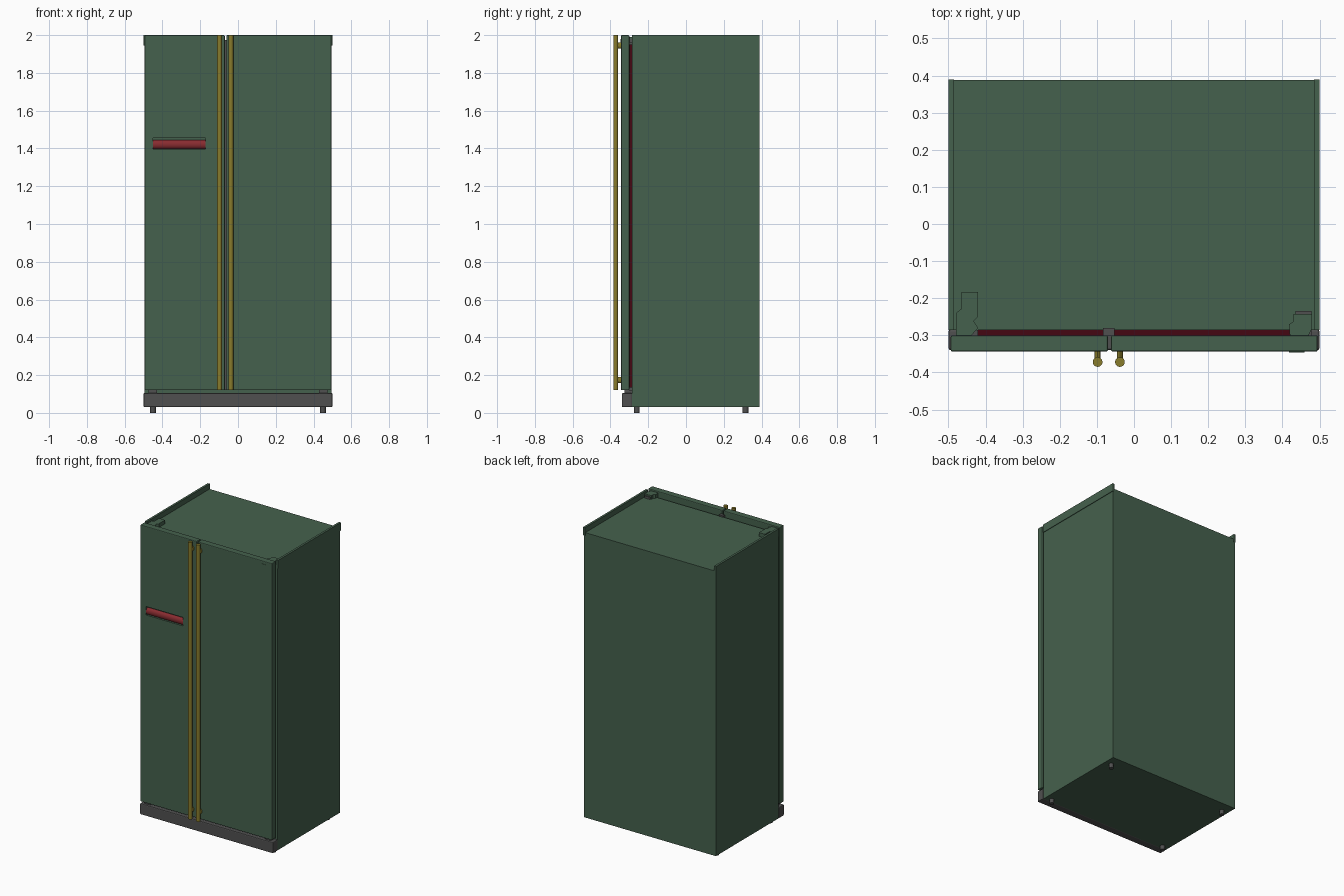
import bpy, bmesh, math
from mathutils import Matrix

if "Cube" in bpy.data.objects:
    bpy.data.objects.remove(bpy.data.objects["Cube"])


def mat(name, rgb):
    m = bpy.data.materials.new(name)
    m.diffuse_color = (*rgb, 1)
    m.use_nodes = True
    m.node_tree.nodes["Principled BSDF"].inputs["Base Color"].default_value = m.diffuse_color
    return m


GREEN = mat("green enamel", (0.06, 0.12, 0.075))
RED = mat("red", (0.25, 0.025, 0.03))
MAROON = mat("maroon rubber", (0.06, 0.002, 0.006))
GOLD = mat("brass", (0.25, 0.2, 0.025))
GREY = mat("dark grey", (0.08, 0.08, 0.08))


def finish(name, bm, material):
    bmesh.ops.recalc_face_normals(bm, faces=bm.faces)
    me = bpy.data.meshes.new(name)
    bm.to_mesh(me)
    bm.free()
    ob = bpy.data.objects.new(name, me)
    bpy.context.collection.objects.link(ob)
    if material:
        me.materials.append(material)
    return ob


def box(name, x, y, z, material, bevel=0):
    bm = bmesh.new()
    size = [b - a for a, b in (x, y, z)]
    mid = [(a + b) / 2 for a, b in (x, y, z)]
    bmesh.ops.create_cube(bm, size=1, matrix=Matrix.Translation(mid) @ Matrix.Diagonal((*size, 1)))
    ob = finish(name, bm, material)
    if bevel:
        mod = ob.modifiers.new("bevel", 'BEVEL')
        mod.width, mod.segments = bevel, 2
    return ob


def prism(name, pts, z0, z1, material):
    bm = bmesh.new()
    f = bm.faces.new([bm.verts.new((x, y, z0)) for x, y in pts])
    r = bmesh.ops.extrude_face_region(bm, geom=[f])
    bmesh.ops.translate(bm, vec=(0, 0, z1 - z0),
                        verts=[v for v in r["geom"] if isinstance(v, bmesh.types.BMVert)])
    return finish(name, bm, material)


def rod(name, centre, radius, length, axis, material, scale=(1, 1, 1), sides=20):
    rot = {'x': Matrix.Rotation(math.pi / 2, 4, 'Y'), 'y': Matrix.Rotation(math.pi / 2, 4, 'X'),
           'z': Matrix.Identity(4)}[axis]
    bm = bmesh.new()
    bmesh.ops.create_cone(bm, cap_ends=True, segments=sides, radius1=radius, radius2=radius, depth=length,
                          matrix=Matrix.Translation(centre) @ Matrix.Diagonal((*scale, 1)) @ rot)
    ob = finish(name, bm, material)
    bpy.ops.object.select_all(action='DESELECT')
    ob.select_set(True)
    bpy.context.view_layer.objects.active = ob
    bpy.ops.object.shade_smooth_by_angle(angle=math.radians(35))
    return ob


# cabinet with raised side rails on top
box("cabinet", (-0.496, 0.496), (-0.285, 0.388), (0.03, 1.965), GREEN)
for s, side in ((-1, "left"), (1, "right")):
    box(f"{side}_top_rail", sorted((s * 0.485, s * 0.5)), (-0.285, 0.39), (1.945, 2.0), GREEN)
    for y, end in ((-0.26, "front"), (0.315, "back")):
        rod(f"{end}_{side}_foot", (s * 0.45, y, 0.02), 0.015, 0.04, 'z', GREY)
    # lower hinge plate
    box(f"{side}_lower_hinge", sorted((s * 0.43, s * 0.475)), (-0.325, -0.28), (0.102, 0.122), GREY)

# kick plate and centre post
box("kick_plate", (-0.5, 0.5), (-0.34, -0.284), (0.03, 0.105), GREY, 0.006)
box("centre_post", (-0.083, -0.052), (-0.301, -0.28), (0.12, 1.975), GREY)

# doors and their seals
left = box("freezer_door", (-0.494, -0.07), (-0.344, -0.3), (0.12, 2.0), GREEN, 0.005)
box("fridge_door", (-0.062, 0.495), (-0.344, -0.3), (0.12, 2.0), GREEN, 0.005)
box("freezer_seal", (-0.475, -0.082), (-0.301, -0.284), (0.135, 1.95), MAROON)
box("fridge_seal", (-0.052, 0.475), (-0.301, -0.284), (0.135, 1.95), MAROON)

# slot in the freezer door holding a red grip
cutter = box("slot_cutter", (-0.45, -0.173), (-0.36, -0.32), (1.398, 1.456), GREEN)
cutter.hide_render = True
cutter.hide_set(True)
cut = left.modifiers.new("slot", 'BOOLEAN')
cut.object = cutter
cut.solver = 'EXACT'
bpy.context.view_layer.update()
mesh = bpy.data.meshes.new_from_object(left.evaluated_get(bpy.context.evaluated_depsgraph_get()))
left.modifiers.clear()
left.data = mesh
bpy.data.objects.remove(cutter)
rod("red_grip", (-0.3115, -0.328, 1.421), 0.023, 0.277, 'x', RED, (1, 0.7, 1))

# full-height handles on short stand-offs
for x, side in ((-0.098, "freezer"), (-0.038, "fridge")):
    rod(f"{side}_handle", (x, -0.372, 1.06), 0.013, 1.88, 'z', GOLD)
    for z, end in ((0.175, "lower"), (1.945, "upper")):
        rod(f"{side}_{end}_standoff", (x, -0.356, z), 0.016, 0.03, 'y', GOLD, (0.5, 1, 1))

# upper hinge covers
prism("left_hinge_cover", [(-0.48, -0.302), (-0.44, -0.302), (-0.42, -0.28), (-0.432, -0.262), (-0.42, -0.25),
                           (-0.42, -0.183), (-0.465, -0.183), (-0.465, -0.228), (-0.48, -0.24)], 1.96, 1.99, GREEN)
prism("right_hinge_cover", [(0.42, -0.302), (0.47, -0.302), (0.48, -0.28), (0.48, -0.242), (0.43, -0.242),
                            (0.43, -0.262), (0.418, -0.27)], 1.96, 1.99, GREEN)
box("left_hinge_plate", (-0.46, -0.42), (-0.302, -0.285), (1.96, 1.98), GREY)
box("right_hinge_plate", (0.435, 0.478), (-0.302, -0.235), (1.96, 1.98), GREY)

# blank trim plate
box("trim_plate", (0.418, 0.46), (-0.346, -0.34), (1.96, 1.98), GREEN)
